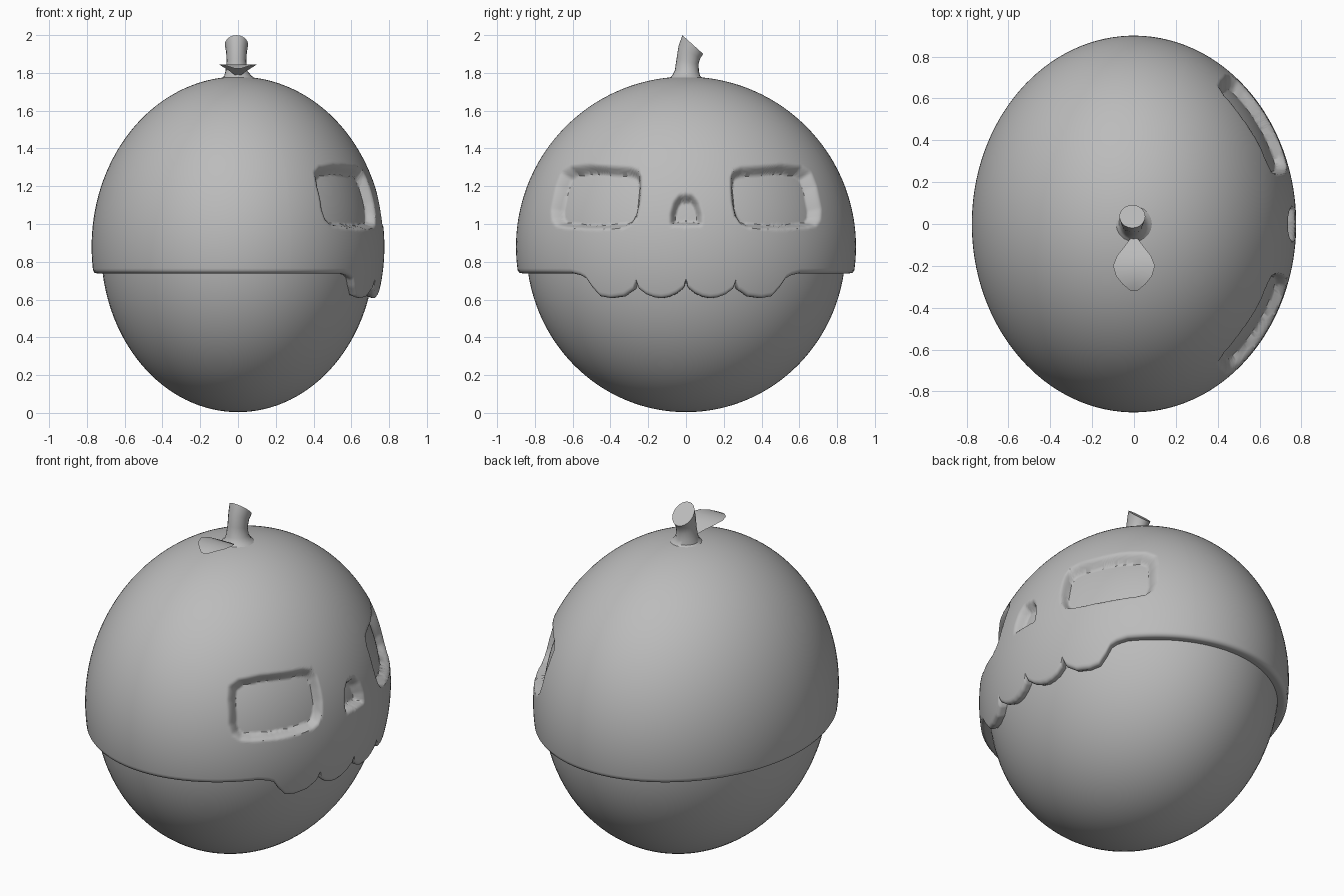
import bpy, bmesh
from math import sin, cos, asin, ceil, pi, radians
from mathutils import Vector, Matrix
from mathutils.geometry import intersect_point_line

cube = bpy.data.objects.get("Cube")
if cube:
    bpy.data.objects.remove(cube)

CENTER = Vector((0, 0, 0.88))
RX, RY, RZ = 0.775, 0.90, 0.90      # mask radii

grey = bpy.data.materials.new("plain grey")
grey.use_nodes = True
grey.diffuse_color = (0.5, 0.5, 0.5, 1)
grey.node_tree.nodes["Principled BSDF"].inputs["Base Color"].default_value = (0.5, 0.5, 0.5, 1)


def finish(name, bm, angle=40):
    mesh = bpy.data.meshes.new(name)
    bm.to_mesh(mesh)
    bm.free()
    obj = bpy.data.objects.new(name, mesh)
    bpy.context.collection.objects.link(obj)
    mesh.materials.append(grey)
    bpy.ops.object.select_all(action='DESELECT')
    obj.select_set(True)
    bpy.context.view_layer.objects.active = obj
    bpy.ops.object.shade_smooth_by_angle(angle=radians(angle))


def loft(rings):
    """Skin closed rings, listed upward and anticlockwise, and cap the top."""
    bm = bmesh.new()
    rows = [[bm.verts.new(p) for p in ring] for ring in rings]
    n = len(rows[0])
    for a, b in zip(rows, rows[1:]):
        for i in range(n):
            j = (i + 1) % n
            bm.faces.new((a[i], a[j], b[j], b[i]))
    bm.faces.new(rows[-1])
    return bm


# Lower body, tucked a little way under the mask
bm = bmesh.new()
bmesh.ops.create_uvsphere(bm, u_segments=96, v_segments=64, radius=1)
bmesh.ops.transform(bm, verts=bm.verts,
                    matrix=Matrix.Translation((0, 0, 0.87)) @ Matrix.Diagonal((0.725, 0.845, 0.866, 1)))
bmesh.ops.bisect_plane(bm, geom=bm.verts[:] + bm.edges[:] + bm.faces[:],
                       plane_co=(0, 0, 0.80), plane_no=(0, 0, 1), clear_outer=True)
finish("body", bm)

# Mask edge: teeth at the front (+x), level around the back
RIM = 0.735
teeth = [(0, 0.69), (0.012, 0.655), (0.05, 0.625), (0.09, 0.607), (0.13, 0.60), (0.17, 0.605),
         (0.21, 0.62), (0.25, 0.65), (0.265, 0.69), (0.28, 0.645), (0.33, 0.61), (0.40, 0.60),
         (0.455, 0.61), (0.50, 0.66), (0.53, 0.705), (0.56, 0.722), (0.61, RIM)]


def latitude(z):
    return asin((z - CENTER.z) / RZ)


edge = []
for a, b in zip(teeth, teeth[1:]):
    a, b = Vector(a), Vector(b)
    parts = ceil((b.x - a.x) / 0.009)
    for i in range(parts):
        y, z = a.lerp(b, i / parts)
        edge.append((asin(y / (RY * cos(latitude(z)))), z))
turn = edge[-1][0]
while turn < pi - 0.06:
    turn += 0.01 if turn < 1.2 else 0.05
    edge.append((turn, RIM))
columns = edge + [(pi, RIM)] + [(-t, z) for t, z in reversed(edge[1:])]

# Eye and nose outlines as (y, z)
left_eye = [(0.25, 1.19), (0.25, 1.25), (0.265, 1.275), (0.30, 1.288), (0.40, 1.295), (0.52, 1.303),
            (0.61, 1.292), (0.65, 1.265), (0.675, 1.20), (0.70, 1.08), (0.697, 1.03), (0.68, 1.005),
            (0.64, 0.995), (0.53, 0.988), (0.42, 0.988), (0.33, 0.995), (0.295, 1.01),
            (0.27, 1.05), (0.255, 1.12)]
right_eye = [(-y, z) for y, z in left_eye]
nose = [(-0.072, 1.005), (-0.072, 1.05), (-0.055, 1.11), (-0.03, 1.142), (0.03, 1.142),
        (0.055, 1.11), (0.072, 1.05), (0.072, 1.005)]
openings = [[Vector(p) for p in shape] for shape in (left_eye, right_eye, nose)]
BEVEL, DEPTH = 0.028, 0.065


def inset(p, shape):
    """Distance from p to the outline, positive inside."""
    inside, best = False, 1.0
    for a, b in zip(shape, shape[1:] + shape[:1]):
        near, f = intersect_point_line(p, a, b)
        near = a.lerp(b, min(1, max(0, f)))
        best = min(best, (p - Vector(near[:2])).length)
        if (a.y > p.y) != (b.y > p.y) and p.x < a.x + (p.y - a.y) * (b.x - a.x) / (b.y - a.y):
            inside = not inside
    return best if inside else -best


def sunken(v):
    """Push a point of the mask inward where it lies in an opening."""
    if v.x > 0 and 0.95 < v.z < 1.34:
        d = max(inset(Vector((v.y, v.z)), shape) for shape in openings) + BEVEL * 0.6
        f = min(1, max(0, d / BEVEL))
        return CENTER + (v - CENTER) * (1 - DEPTH * f ** 1.5)
    return v


def mask_ring(s, scale, lift):
    ring = []
    for t, z in columns:
        low = latitude(z + lift)
        p = low + (pi / 2 - low) * s
        ring.append(CENTER + scale * Vector((RX * cos(p) * cos(t), RY * cos(p) * sin(t), RZ * sin(p))))
    return ring


ROWS = 140
rings = [mask_ring(0, 0.92, 0), mask_ring(0, 0.975, 0), mask_ring(0, 0.992, 0.006)]
rings += [[sunken(v) for v in mask_ring(0.985 * i / ROWS, 1, 0.02)] for i in range(ROWS + 1)]
finish("skull_mask", loft(rings), 50)

# Stem: flared foot, leaning back, slanted cut top
rings = []
for y, z, rx, ry, tilt in ((0, 1.765, 0.10, 0.10, 0), (0, 1.783, 0.073, 0.075, 0),
                           (0.005, 1.81, 0.058, 0.064, -4), (0.008, 1.86, 0.052, 0.06, -14),
                           (0.018, 1.91, 0.055, 0.066, -30), (0.036, 1.95, 0.062, 0.074, -42)):
    lean = Matrix.Rotation(radians(tilt), 3, 'X')
    rings.append([Vector((-0.008 * (z > 1.8), y, z)) + lean @ Vector((rx * cos(a), ry * sin(a), 0))
                  for a in (2 * pi * i / 20 for i in range(20))])
finish("stem", loft(rings))

# Leaf: thin arched sheet
bm = bmesh.new()
rows = []
for y, z, w in ((-0.04, 1.775, 0.006), (-0.07, 1.79, 0.018), (-0.11, 1.812, 0.048), (-0.15, 1.832, 0.08),
                (-0.20, 1.845, 0.1), (-0.25, 1.843, 0.085), (-0.29, 1.835, 0.052), (-0.32, 1.822, 0.015)):
    rows.append([bm.verts.new((w * k, y, z)) for k in (1, 0, -1)])
for a, b in zip(rows, rows[1:]):
    for i in range(2):
        bm.faces.new((a[i], a[i + 1], b[i + 1], b[i]))
bmesh.ops.recalc_face_normals(bm, faces=bm.faces)
if sum(f.normal.z for f in bm.faces) < 0:
    bmesh.ops.reverse_faces(bm, faces=bm.faces)
finish("leaf", bm)
